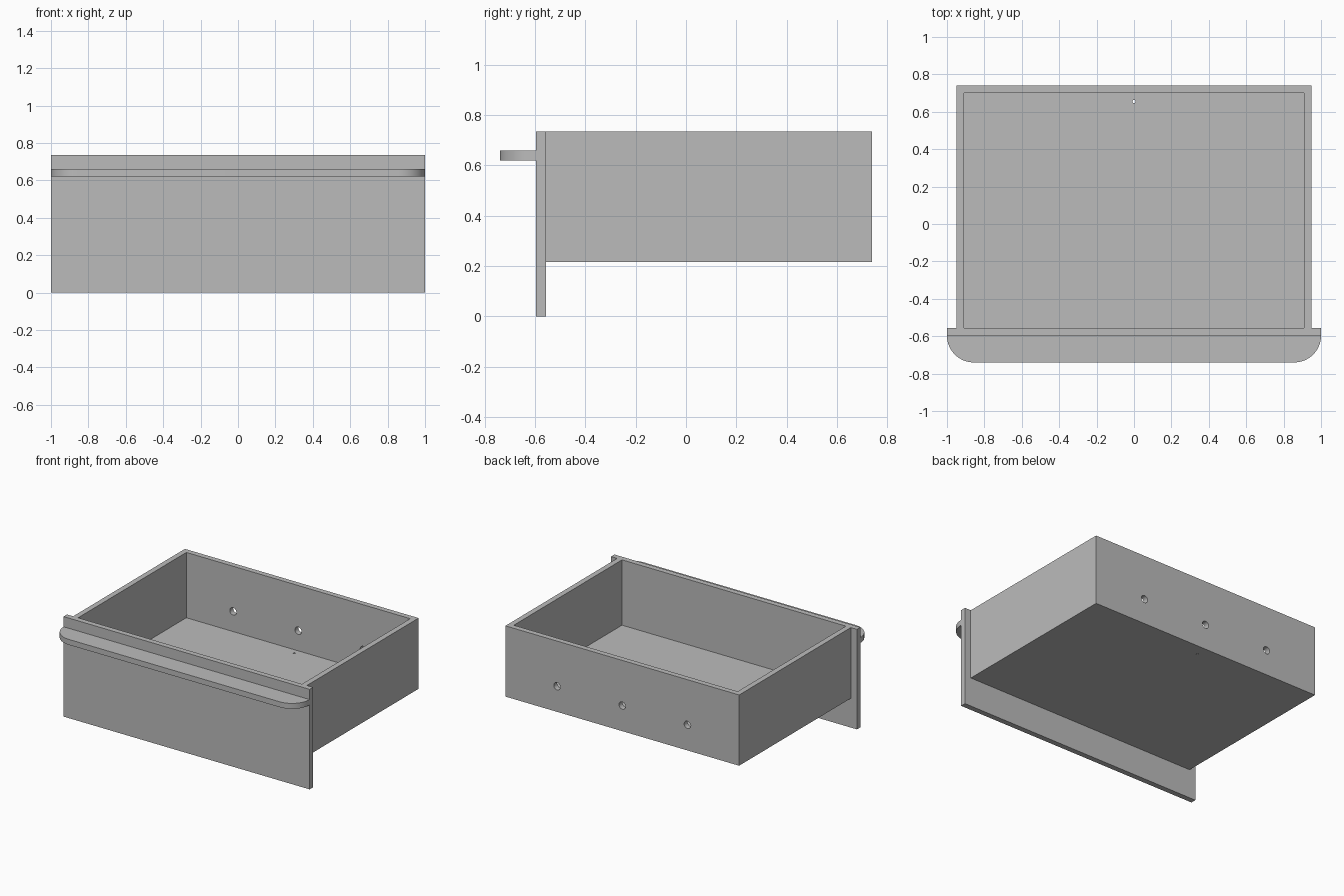
import bpy
import bmesh
import math
from mathutils import Matrix, Vector

default = bpy.data.objects.get("Cube")
if default:
    bpy.data.objects.remove(default, do_unlink=True)

grey = bpy.data.materials.new("plain_grey")
grey.use_nodes = True
colour = (0.5, 0.5, 0.5, 1)
grey.diffuse_color = colour
grey.node_tree.nodes["Principled BSDF"].inputs["Base Color"].default_value = colour


def make_object(name, bm):
    bmesh.ops.recalc_face_normals(bm, faces=bm.faces)
    mesh = bpy.data.meshes.new(name)
    bm.to_mesh(mesh)
    bm.free()
    mesh.materials.append(grey)
    obj = bpy.data.objects.new(name, mesh)
    bpy.context.collection.objects.link(obj)
    return obj


def box(name, low, high):
    low, high = Vector(low), Vector(high)
    bm = bmesh.new()
    bmesh.ops.create_cube(bm, size=1, matrix=Matrix.Translation((low + high) / 2)
                          @ Matrix.Diagonal((*(high - low), 1)))
    return make_object(name, bm)


def drill(name, centre, radius, depth, rotation=Matrix.Identity(4)):
    bm = bmesh.new()
    bmesh.ops.create_cone(bm, cap_ends=True, segments=32, radius1=radius, radius2=radius,
                          depth=depth, matrix=Matrix.Translation(centre) @ rotation)
    return make_object(name, bm)


def cut(target, cutter):
    mod = target.modifiers.new("cut", 'BOOLEAN')
    mod.operation = 'DIFFERENCE'
    mod.solver = 'EXACT'
    mod.object = cutter
    cutter.hide_render = True
    bpy.context.view_layer.objects.active = target
    bpy.ops.object.modifier_apply(modifier=mod.name)
    bpy.data.objects.remove(cutter, do_unlink=True)


def smooth(obj):
    bpy.ops.object.select_all(action='DESELECT')
    obj.select_set(True)
    bpy.context.view_layer.objects.active = obj
    bpy.ops.object.shade_smooth_by_angle(angle=math.radians(30))


# Main dimensions
TOP, BASE, WALL = 0.735, 0.215, 0.04
HALF, BACK, JOINT = 0.95, 0.74, -0.557
FACE = JOINT - WALL

# Drawer box, hollowed out and open where the front panel closes it
drawer_box = box("drawer_box", (-HALF, JOINT, BASE), (HALF, BACK, TOP))
cut(drawer_box, box("cavity_cutter", (-HALF + WALL, JOINT - 0.1, BASE + WALL),
                    (HALF - WALL, BACK - WALL, TOP + 0.1)))

# Three holes through the back wall and a tiny one through the floor
sideways = Matrix.Rotation(math.pi / 2, 4, 'X')
for x in (-0.53, 0, 0.53):
    cut(drawer_box, drill("hole_cutter", (x, BACK, 0.403), 0.027, 0.2, sideways))
cut(drawer_box, drill("pin_cutter", (0, 0.655, BASE), 0.008, 0.2))
smooth(drawer_box)

# Front panel
box("front_panel", (-1, FACE, 0), (1, JOINT, TOP))

# Ledge handle with two quarter-round corners
radius = BACK + FACE
steps = 16
right_arc = []
for i in range(steps + 1):
    a = math.pi / 2 * i / steps
    right_arc.append((1 - radius + radius * math.cos(a), FACE - radius * math.sin(a)))
outline = right_arc + [(-x, y) for x, y in reversed(right_arc)]
bm = bmesh.new()
face = bm.faces.new([bm.verts.new((x, y, 0.62)) for x, y in outline])
extruded = bmesh.ops.extrude_face_region(bm, geom=[face])
bmesh.ops.translate(bm, vec=(0, 0, 0.04),
                    verts=[g for g in extruded["geom"] if isinstance(g, bmesh.types.BMVert)])
smooth(make_object("ledge_handle", bm))
